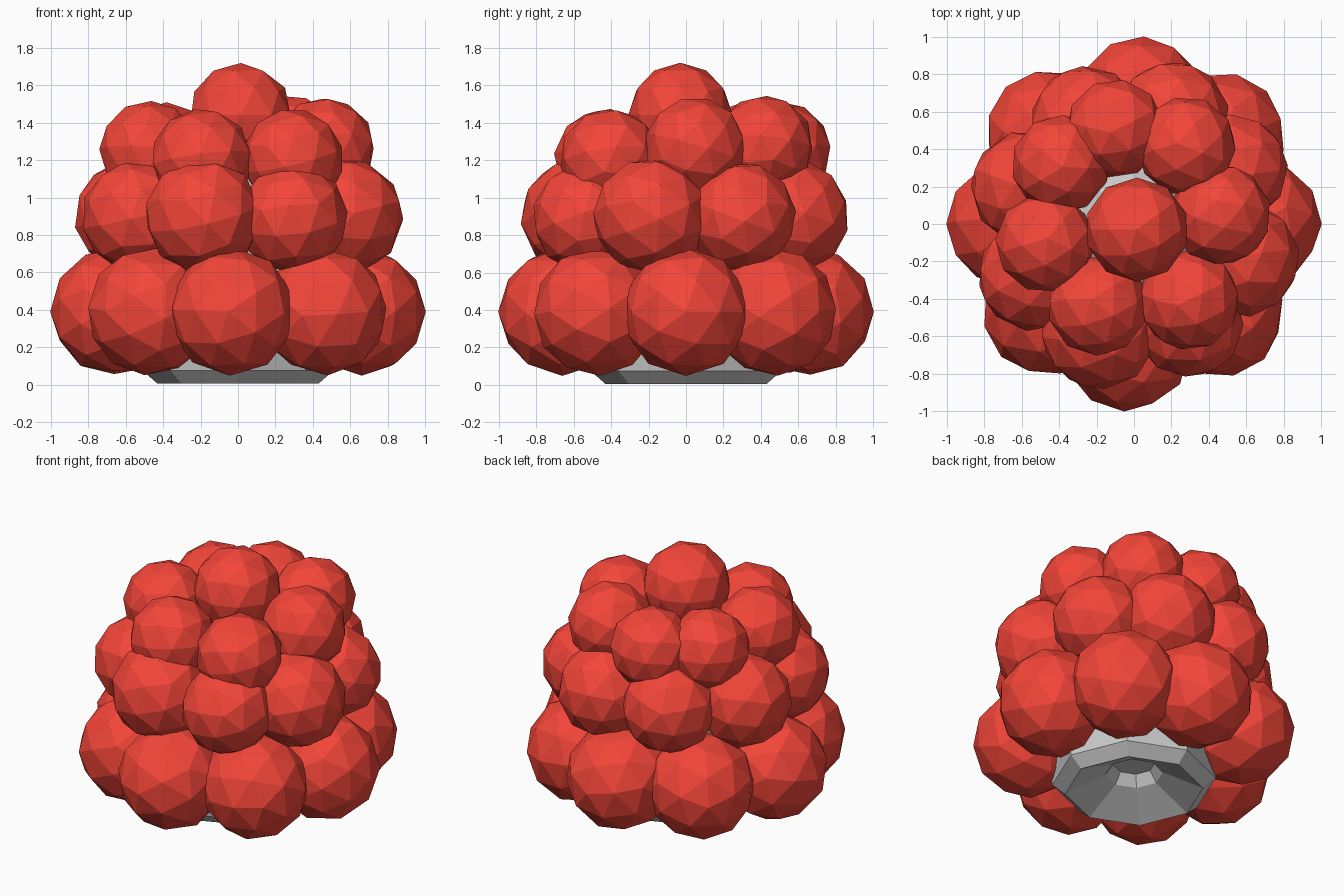
import bpy, bmesh, math
from mathutils import Matrix, Vector

if "Cube" in bpy.data.objects:
    bpy.data.objects.remove(bpy.data.objects["Cube"])

red = bpy.data.materials.new("berry_red")
red.diffuse_color = (0.9, 0.06, 0.04, 1)
red.use_nodes = True
red.node_tree.nodes["Principled BSDF"].inputs["Base Color"].default_value = red.diffuse_color


def drupelet(name, pos, radius, direction, roll=0.0):
    """Faceted ball whose pole points along direction."""
    bm = bmesh.new()
    turn = Vector(direction).to_track_quat('Z', 'Y').to_matrix().to_4x4()
    mat = Matrix.Translation(pos) @ turn @ Matrix.Rotation(roll, 4, 'Z')
    bmesh.ops.create_icosphere(bm, subdivisions=2, radius=radius, matrix=mat)
    me = bpy.data.meshes.new(name)
    bm.to_mesh(me)
    bm.free()
    me.materials.append(red)
    bpy.context.collection.objects.link(bpy.data.objects.new(name, me))


def ring(name, balls, tilt, roll=0.0):
    """balls: (angle in degrees, distance from axis, height, radius)"""
    t = math.radians(tilt)
    for i, (deg, dist, z, radius) in enumerate(balls):
        a = math.radians(deg)
        c, s = math.cos(a), math.sin(a)
        d = (c * math.cos(t), s * math.cos(t), math.sin(t))
        drupelet(f"{name}_{i}", (c * dist, s * dist, z), radius, d, roll + 0.1 * i)


# Rings of drupelets, bottom to top
ring("lower_drupelet",
     [(a, 0.662, 0.39, 0.342) for a in (0, 45, 87, 133, 180, 225, 267, 314)], 0)
ring("middle_drupelet",
     [(29, 0.605, 0.895, 0.295), (70, 0.605, 0.9, 0.305), (115, 0.605, 0.9, 0.3),
      (161, 0.605, 0.9, 0.305), (207, 0.605, 0.9, 0.3), (252, 0.6, 0.9, 0.315),
      (299, 0.605, 0.89, 0.295), (342, 0.605, 0.9, 0.312)], 15)
ring("upper_drupelet",
     [(6, 0.465, 1.265, 0.272), (56, 0.5, 1.28, 0.268), (101, 0.52, 1.25, 0.265),
      (141, 0.505, 1.245, 0.265), (192, 0.485, 1.25, 0.268), (246, 0.475, 1.205, 0.272),
      (306, 0.5, 1.205, 0.272)], 30)
drupelet("top_drupelet", (0.015, -0.03, 1.442), 0.278, (0, 0, 1))

# Hollow core: hole, concave underside, rim and dome, lathed in 8 sides
profile = [(0.13, 0.2), (0.18, 0.13), (0.43, 0.005), (0.51, 0.075), (0.55, 0.3),
           (0.52, 0.75), (0.42, 1.12), (0.2, 1.32)]
bm = bmesh.new()
loops = [[bm.verts.new((r * math.cos(i * math.pi / 4), r * math.sin(i * math.pi / 4), z))
          for i in range(8)] for r, z in profile]
for a, b in zip(loops, loops[1:]):
    for i in range(8):
        j = (i + 1) % 8
        bm.faces.new((a[i], a[j], b[j], b[i]))
bm.faces.new(loops[0])
bm.faces.new(loops[-1])
bmesh.ops.recalc_face_normals(bm, faces=bm.faces)
me = bpy.data.meshes.new("core")
bm.to_mesh(me)
bm.free()
bpy.context.collection.objects.link(bpy.data.objects.new("core", me))
